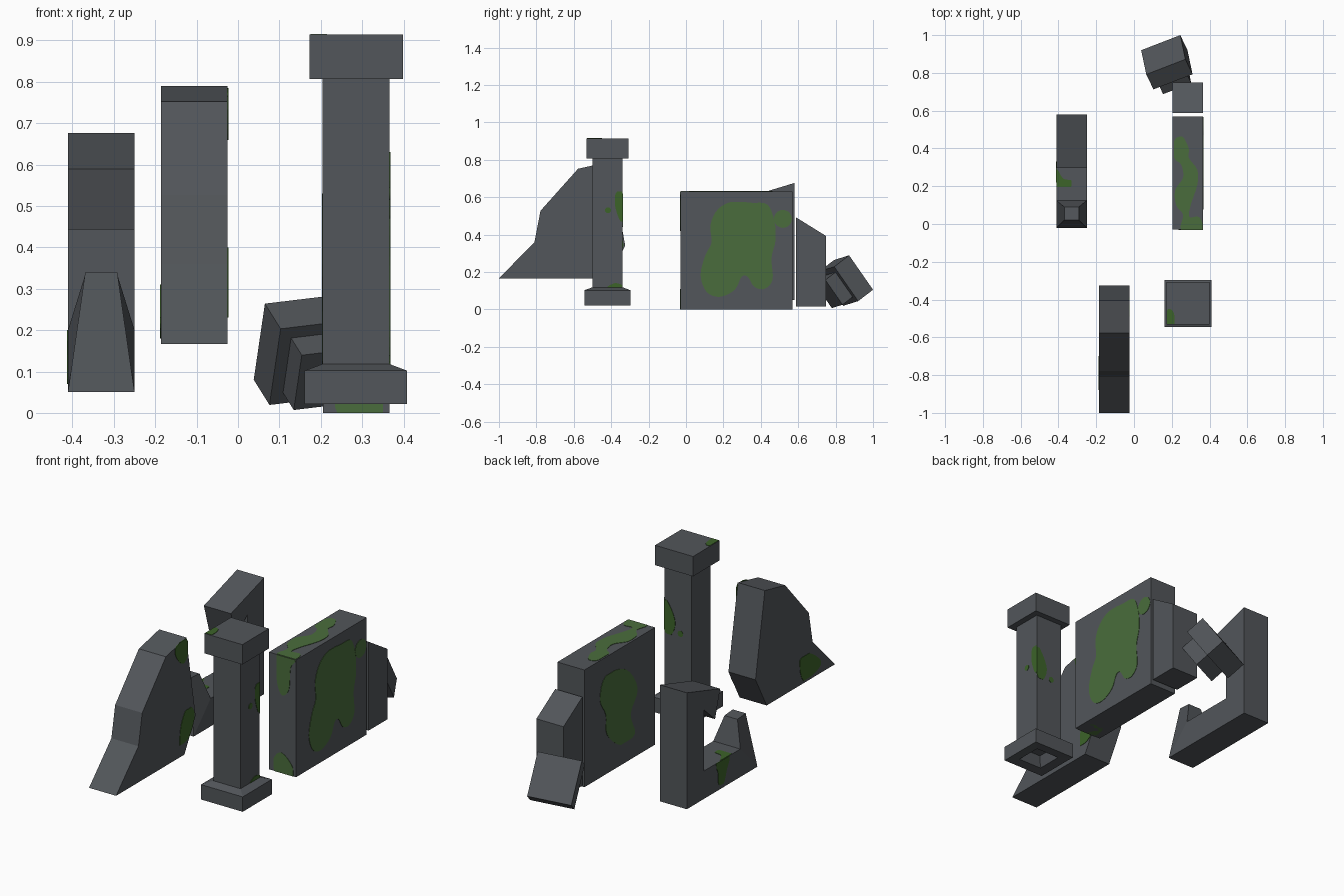
import bpy, bmesh, math
from mathutils import Vector


def material(name, rgb):
    m = bpy.data.materials.new(name)
    m.diffuse_color = (*rgb, 1)
    return m


STONE = material("grey stone", (0.085, 0.093, 0.103))
MOSS = material("moss green", (0.068, 0.152, 0.045))
DARK_MOSS = material("deep moss green", (0.045, 0.125, 0.022))


def add_loops(name, loops, mat):
    """Solid skinned through a list of vertex loops, capped at both ends."""
    bm = bmesh.new()
    rings = [[bm.verts.new(p) for p in loop] for loop in loops]
    for a, b in zip(rings, rings[1:]):
        n = len(a)
        for i in range(n):
            j = (i + 1) % n
            bm.faces.new((a[i], a[j], b[j], b[i]))
    bm.faces.new(rings[0])
    bm.faces.new(rings[-1])
    bmesh.ops.recalc_face_normals(bm, faces=bm.faces)
    me = bpy.data.meshes.new(name)
    bm.to_mesh(me)
    bm.free()
    me.materials.append(mat)
    ob = bpy.data.objects.new(name, me)
    bpy.context.collection.objects.link(ob)
    return ob


def slab(name, x0, x1, profile):
    """Side profile of (y, z[, inset]) points extruded from x0 to x1."""
    ins = [p[2] if len(p) > 2 else 0 for p in profile]
    return add_loops(name, [[(x0 + i, p[0], p[1]) for p, i in zip(profile, ins)],
                            [(x1 - i, p[0], p[1]) for p, i in zip(profile, ins)]], STONE)


def square_stack(name, cx, cy, rings):
    """Square column from (half width, z) rings."""
    corners = [(-1, -1), (1, -1), (1, 1), (-1, 1)]
    return add_loops(name, [[(cx + a * h, cy + b * h, z) for a, b in corners]
                            for h, z in rings], STONE)


def rounded(pts, steps=4):
    """Closed smooth outline kept inside the box of its points."""
    ps = [Vector(p) for p in pts]
    lo = [min(p[k] for p in ps) for k in (0, 1)]
    hi = [max(p[k] for p in ps) for k in (0, 1)]
    out, n = [], len(ps)
    for i in range(n):
        a, b, c, d = (ps[(i + k) % n] for k in (-1, 0, 1, 2))
        for s in range(steps):
            t = s / steps
            q = 0.5 * (2 * b + (c - a) * t + (2 * a - 5 * b + 4 * c - d) * t * t
                       + (3 * b - a - 3 * c + d) * t ** 3)
            out.append([min(max(q[k], lo[k]), hi[k]) for k in (0, 1)])
    return out


def patch(name, axis, level, pts, mat=DARK_MOSS, smooth=True):
    """Thin moss plate on the plane axis = level."""
    outline = rounded(pts) if smooth else pts
    loops = []
    for d in (-0.002, 0.002):
        loop = []
        for p in outline:
            q = list(p)
            q.insert(axis, level + d)
            loop.append(q)
        loops.append(loop)
    return add_loops(name, loops, mat)


def disc(cx, cy, r):
    return [(cx + r * math.cos(i * math.pi / 4), cy + r * math.sin(i * math.pi / 4))
            for i in range(8)]


X, Y, Z = 0, 1, 2

# Hooked wall fragment with a tapering front tip
slab("hooked_wall", -0.411, -0.25,
     [(-0.02, 0.05), (0.58, 0.05), (0.58, 0.676), (0.297, 0.59), (0.34, 0.443),
      (0.436, 0.53), (0.436, 0.2), (0.125, 0.2)])
slab("hooked_wall_tip", -0.411, -0.25,
     [(-0.02, 0.05), (0.125, 0.2), (0.09, 0.335, 0.042), (0.02, 0.341, 0.042)])

# Broken sloping wall
slab("sloping_wall", -0.186, -0.025,
     [(-1, 0.166), (-0.81, 0.36), (-0.778, 0.527), (-0.577, 0.752), (-0.404, 0.79),
      (-0.325, 0.34), (-0.42, 0.166)])

# Column: hollow-bottomed base running into the shaft, then the cap
square_stack("column", 0.285, -0.42,
             [(0.05, 0.08), (0.07, 0.025), (0.124, 0.022), (0.124, 0.102),
              (0.081, 0.118), (0.081, 0.81)])
square_stack("column_cap", 0.286, -0.42, [(0.113, 0.807), (0.113, 0.914)])

# Square wall block and the small slant-topped block behind it
slab("wall_block", 0.205, 0.366, [(-0.03, 0), (0.57, 0), (0.57, 0.63), (-0.03, 0.63)])
slab("slanted_block", 0.205, 0.366,
     [(0.588, 0.015), (0.748, 0.015), (0.748, 0.393), (0.588, 0.492)])

# Fallen column cap with a stub of shaft, tilted on the ground
U = Vector((0.207, 0.08, 0.025))
V = Vector((0.027, -0.128, 0.184))
W = U.cross(V).normalized()
CENTRE = Vector((0.038, 0.92, 0.08)) + (U + V) / 2


def fallen(name, size, t0, t1):
    corners = [(-1, -1), (1, -1), (1, 1), (-1, 1)]
    add_loops(name, [[CENTRE + (U * a + V * b) * size / 2 + W * t for a, b in corners]
                     for t in (t0, t1)], STONE)


fallen("fallen_cap", 1, 0, 0.107)
fallen("fallen_stub", 0.72, 0.1, 0.18)

# Moss on the wall block
patch("block_moss_right", X, 0.366,
      [(0.35, 0.57), (0.436, 0.56), (0.473, 0.468), (0.479, 0.37), (0.457, 0.275),
       (0.463, 0.16), (0.42, 0.11), (0.366, 0.12), (0.33, 0.174), (0.297, 0.174),
       (0.26, 0.104), (0.18, 0.067), (0.11, 0.094), (0.078, 0.184), (0.104, 0.29),
       (0.136, 0.356), (0.131, 0.452), (0.168, 0.532), (0.243, 0.575)], MOSS)
patch("block_moss_spot", X, 0.366, disc(0.518, 0.484, 0.048), MOSS)
patch("block_moss_left", X, 0.205,
      [(0.39, 0.53), (0.22, 0.5), (0.12, 0.36), (0.18, 0.245), (0.144, 0.125),
       (0.263, 0.11), (0.38, 0.21), (0.39, 0.32), (0.44, 0.42)], MOSS)
patch("block_moss_top", Z, 0.63,
      [(0.213, 0.44), (0.255, 0.463), (0.29, 0.4), (0.29, 0.35), (0.335, 0.287),
       (0.335, 0.207), (0.3, 0.1), (0.293, 0.037), (0.345, 0.037), (0.362, -0.028),
       (0.25, -0.028), (0.26, 0.048), (0.223, 0.1), (0.218, 0.18), (0.26, 0.245),
       (0.25, 0.314), (0.213, 0.35)], MOSS)
patch("block_moss_front_top", Y, -0.03,
      [(0.25, 0.63), (0.364, 0.63), (0.335, 0.58), (0.325, 0.46), (0.285, 0.42),
       (0.255, 0.48)], MOSS)
patch("block_moss_front_foot", Y, -0.03,
      [(0.24, 0), (0.35, 0), (0.34, 0.06), (0.28, 0.11), (0.235, 0.07)], MOSS)
patch("block_moss_underside", Z, 0.002,
      [(0.24, -0.03), (0.35, -0.03), (0.34, 0.05), (0.26, 0.06)], MOSS)

# Moss on the column
patch("column_moss_right", X, 0.366,
      [(-0.34, 0.63), (-0.375, 0.62), (-0.38, 0.56), (-0.36, 0.49), (-0.34, 0.47)])
patch("column_moss_spot", X, 0.366, disc(-0.417, 0.53, 0.016))
patch("column_moss_foot", X, 0.366,
      [(-0.42, 0.118), (-0.34, 0.118), (-0.34, 0.13), (-0.38, 0.14)])
patch("column_moss_back", Y, -0.339,
      [(0.366, 0.62), (0.33, 0.59), (0.3, 0.51), (0.325, 0.44), (0.366, 0.46)])
patch("column_moss_back_spot", Y, -0.339, disc(0.27, 0.46, 0.016))
patch("cap_moss", Z, 0.914,
      [(0.175, -0.53), (0.215, -0.53), (0.21, -0.47), (0.19, -0.45), (0.175, -0.46)])

# Moss on the sloping wall
patch("slope_moss_right_top", X, -0.025,
      [(-0.5, 0.765), (-0.405, 0.785), (-0.39, 0.7), (-0.43, 0.66), (-0.48, 0.7)])
patch("slope_moss_right_foot", X, -0.025,
      [(-0.36, 0.4), (-0.335, 0.34), (-0.38, 0.25), (-0.46, 0.23), (-0.45, 0.33),
       (-0.41, 0.4)])
patch("slope_moss_left", X, -0.186,
      [(-0.7, 0.3), (-0.78, 0.31), (-0.88, 0.23), (-0.84, 0.19), (-0.73, 0.18)])

# Moss on the hooked wall
patch("hook_moss_side", X, -0.411,
      [(0.33, 0.2), (0.22, 0.2), (0.24, 0.14), (0.27, 0.07), (0.31, 0.08), (0.315, 0.14)])
patch("hook_moss_floor", Z, 0.2,
      [(-0.41, 0.29), (-0.375, 0.24), (-0.33, 0.23), (-0.335, 0.195), (-0.41, 0.195)])
